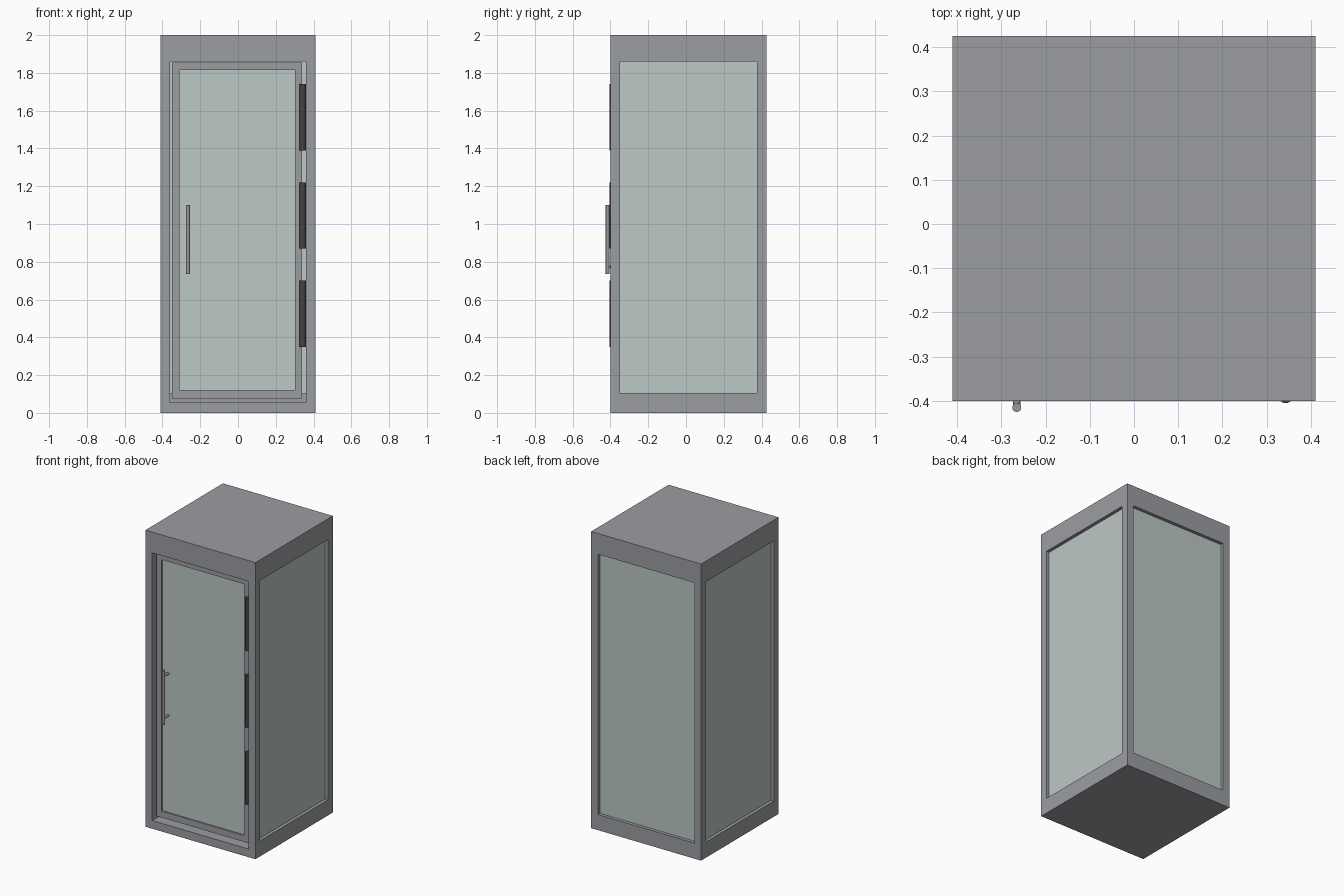
import bpy, bmesh
from math import pi
from mathutils import Vector

cube = bpy.data.objects.get("Cube")
if cube:
    bpy.data.objects.remove(cube, do_unlink=True)


def material(name, rgb):
    m = bpy.data.materials.new(name)
    m.use_nodes = True
    m.diffuse_color = (*rgb, 1)
    m.node_tree.nodes["Principled BSDF"].inputs["Base Color"].default_value = (*rgb, 1)
    return m


metal = material("grey_metal", (0.33, 0.337, 0.36))
glass = material("pale_green_glass", (0.503, 0.577, 0.559))
steel = material("handle_steel", (0.30, 0.32, 0.32))
dark = material("dark_hinge", (0.055, 0.055, 0.058))


def finish(name, bm, mat):
    mesh = bpy.data.meshes.new(name)
    bm.to_mesh(mesh)
    bm.free()
    obj = bpy.data.objects.new(name, mesh)
    bpy.context.collection.objects.link(obj)
    if mat:
        mesh.materials.append(mat)
    return obj


def box(name, x, y, z, mat=None):
    """Box from its (low, high) range on each axis."""
    bm = bmesh.new()
    bmesh.ops.create_cube(bm, size=1)
    for v in bm.verts:
        v.co = Vector([a + (b - a) * (c + 0.5) for c, (a, b) in zip(v.co, (x, y, z))])
    return finish(name, bm, mat)


def rod(name, start, end, radius, mat, sides=24):
    """Cylinder between two points."""
    a, b = Vector(start), Vector(end)
    bm = bmesh.new()
    bmesh.ops.create_cone(bm, cap_ends=True, segments=sides, radius1=radius,
                          radius2=radius, depth=(b - a).length)
    obj = finish(name, bm, mat)
    obj.location = (a + b) / 2
    obj.rotation_euler = (b - a).to_track_quat('Z', 'Y').to_euler()
    select(obj)
    bpy.ops.object.shade_smooth_by_angle(angle=pi / 6)
    return obj


def select(obj):
    bpy.ops.object.select_all(action='DESELECT')
    obj.select_set(True)
    bpy.context.view_layer.objects.active = obj


def cut(obj, *ranges):
    """Subtract boxes from the object."""
    for r in ranges:
        cutter = box("cutter", *r)
        cutter.hide_render = True
        mod = obj.modifiers.new("opening", 'BOOLEAN')
        mod.operation = 'DIFFERENCE'
        mod.solver = 'EXACT'
        mod.object = cutter
        select(obj)
        bpy.ops.object.modifier_apply(modifier=mod.name)
        bpy.data.objects.remove(cutter, do_unlink=True)


# Hollow cabin frame with window openings on three sides and a doorway
W, FRONT, BACK = 0.41, -0.40, 0.425
IN_X, IN_Y = (-0.36, 0.36), (-0.35, 0.375)
WINDOW_Z = (0.105, 1.86)
frame = box("cabin_frame", (-W, W), (FRONT, BACK), (0, 2), metal)
cut(frame,
    (IN_X, (-0.5, IN_Y[1]), (0.055, 1.86)),
    ((-0.5, 0.5), IN_Y, WINDOW_Z),
    (IN_X, (0, 0.5), WINDOW_Z))

# Recessed glass walls
for side, sx in (("left", 1), ("right", -1)):
    xs = sorted((sx * 0.37, sx * 0.388))
    box(side + "_glass", xs, IN_Y, WINDOW_Z, glass)
box("back_glass", IN_X, (0.385, 0.403), WINDOW_Z, glass)

# Recessed door with its glass
GLASS_X, GLASS_Z = (-0.31, 0.302), (0.12, 1.815)
door = box("door_frame", (-0.35, 0.34), (-0.37, -0.335), (0.077, 1.855), metal)
cut(door, (GLASS_X, (-0.5, 0), GLASS_Z))
box("door_glass", GLASS_X, (-0.36, -0.345), GLASS_Z, glass)

# Hinges
for i, z in enumerate((0.525, 1.045, 1.565)):
    rod(f"hinge_{i + 1}", (0.343, -0.388, z - 0.175), (0.343, -0.388, z + 0.175), 0.017, dark)

# Pull handle with two standoffs
HX, HY = -0.265, -0.415
rod("handle_bar", (HX, HY, 0.735), (HX, HY, 1.1), 0.01, steel)
for name, z in (("lower", 0.775), ("upper", 1.06)):
    rod(name + "_handle_standoff", (HX, HY, z), (HX, -0.365, z), 0.008, steel)
